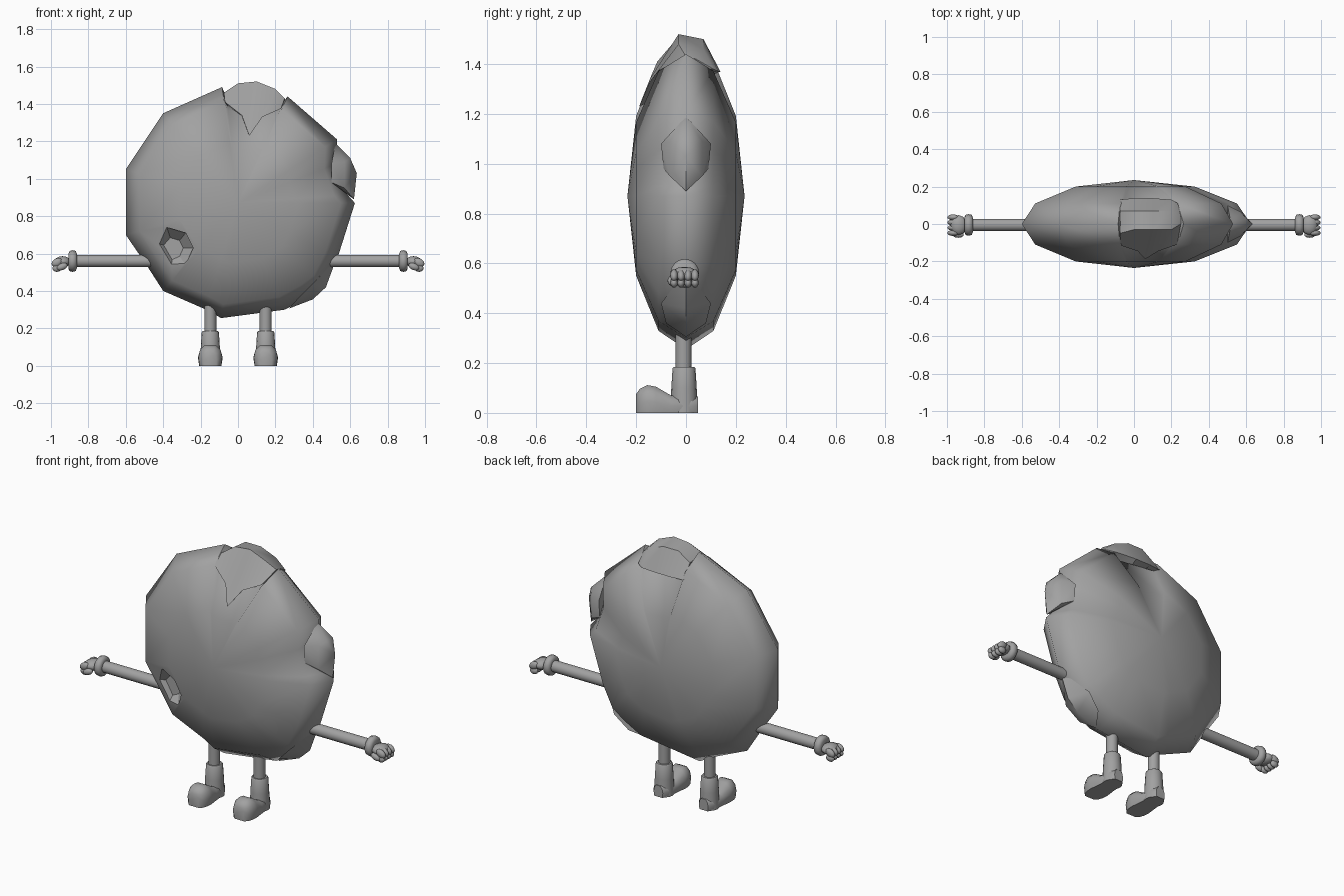
import bpy, bmesh, math
from mathutils import Vector, Matrix

if "Cube" in bpy.data.objects:
    bpy.data.objects.remove(bpy.data.objects["Cube"])

grey = bpy.data.materials.new("stone grey")
grey.diffuse_color = (0.36, 0.36, 0.36, 1)
grey.use_nodes = True
grey.node_tree.nodes["Principled BSDF"].inputs["Base Color"].default_value = grey.diffuse_color


def finish(name, bm, angle=40):
    bmesh.ops.recalc_face_normals(bm, faces=bm.faces)
    me = bpy.data.meshes.new(name)
    bm.to_mesh(me)
    bm.free()
    me.materials.append(grey)
    ob = bpy.data.objects.new(name, me)
    bpy.context.collection.objects.link(ob)
    bpy.ops.object.select_all(action='DESELECT')
    ob.select_set(True)
    bpy.context.view_layer.objects.active = ob
    if angle:
        bpy.ops.object.shade_smooth_by_angle(angle=math.radians(angle))
    return ob


def loft(name, rings, angle=40, tips=None):
    """Skin a list of equal-length rings; close the ends with caps or tip points."""
    bm = bmesh.new()
    rows = [[bm.verts.new(p) for p in r] for r in rings]
    n = len(rows[0])
    for a, b in zip(rows, rows[1:]):
        for i in range(n):
            j = (i + 1) % n
            bm.faces.new((a[i], a[j], b[j], b[i]))
    for k, row in enumerate((rows[0], rows[-1])):
        if tips:
            t = bm.verts.new(tips[k])
            for i in range(n):
                bm.faces.new((row[i], row[(i + 1) % n], t))
        else:
            bm.faces.new(row)
    return finish(name, bm, angle)


def hull(name, pts, angle=40):
    bm = bmesh.new()
    for p in pts:
        bm.verts.new(p)
    bmesh.ops.convex_hull(bm, input=bm.verts)
    return finish(name, bm, angle)


def lathe(name, profile, origin, axis, n=16, angle=45):
    """Revolve (distance, radius) pairs about an axis."""
    rot = Vector((0, 0, 1)).rotation_difference(Vector(axis)).to_matrix()
    rings = [[Vector(origin) + rot @ Vector((r * math.cos(i * math.tau / n),
              r * math.sin(i * math.tau / n), d)) for i in range(n)] for d, r in profile]
    return loft(name, rings, angle)


def blob(name, loc, size, tilt=0):
    bm = bmesh.new()
    m = Matrix.Translation(loc) @ Matrix.Rotation(tilt, 4, 'Y') @ Matrix.Diagonal((*size, 1))
    bmesh.ops.create_uvsphere(bm, u_segments=10, v_segments=7, radius=1, matrix=m)
    return finish(name, bm, 60)


# Body: faceted disc with a domed front and back
outline = [(-.085, 1.49), (-.40, 1.35), (-.60, 1.05), (-.60, .70), (-.49, .54), (-.40, .40),
           (-.17, .30), (-.09, .255), (.25, .30), (.38, .37), (.46, .43), (.53, .57),
           (.625, .87), (.585, .915), (.525, 1.08), (.53, 1.21), (.265, 1.44),
           (.235, 1.40), (-.06, 1.43)]
levels = [(.52, -.2), (.88, -.11), (1, 0), (.88, .11), (.52, .2)]
body = loft("body", [[(x * s, y, .87 + (z - .87) * s) for x, z in outline] for s, y in levels],
            72, ((0, -.235, .87), (0, .235, .87)))

# Sunken crater on the lower front
rim = [(-.45, .66), (-.38, .74), (-.28, .71), (-.24, .63), (-.28, .54), (-.36, .505)]
cutter = loft("crater_cutter", [[(-.345 + (x + .345) * s, y, .63 + (z - .63) * s) for x, z in rim]
              for s, y in ((1, -.3), (1, -.165), (.5, -.105))], 0)
cutter.hide_render = True
cutter.hide_viewport = True
cut = body.modifiers.new("crater", 'BOOLEAN')
cut.object = cutter
cut.operation = 'DIFFERENCE'
cut.solver = 'EXACT'

# Loose plate capping the top, with a pointed front tip
loft("top_plate", [
    [(-.07, -.115, 1.41), (-.075, -.05, 1.46), (-.075, .07, 1.45), (-.075, .13, 1.37)],
    [(.02, -.145, 1.34), (0, -.03, 1.51), (0, .07, 1.50), (0, .138, 1.37)],
    [(.06, -.188, 1.23), (.10, -.03, 1.52), (.10, .07, 1.50), (.10, .138, 1.37)],
    [(.13, -.145, 1.33), (.20, -.03, 1.48), (.20, .07, 1.46), (.20, .13, 1.37)],
    [(.23, -.11, 1.375), (.25, 0, 1.43), (.25, .04, 1.42), (.235, .11, 1.38)]], 45)

# Bulges on the right edge
hull("side_bulge", [(.52, 0, 1.19), (.635, 0, 1.03), (.62, 0, .89)] +
     [(x, s * y, z) for s in (-1, 1) for x, y, z in
      ((.60, .03, 1.11), (.57, .065, 1.09), (.57, .065, .95), (.50, .10, 1.08), (.50, .09, .98))], 50)
hull("lower_bulge", [(.27, 0, .305), (.40, 0, .355), (.47, 0, .42), (.525, 0, .57)] +
     [(x, s * y, z) for s in (-1, 1) for x, y, z in ((.40, .10, .44), (.32, .08, .36))], 50)

for side, s in (("left", -1), ("right", 1)):
    # Arm, cuff and closed hand
    lathe(side + "_arm", [(.42, .033), (.88, .033)], (0, -.005, .56), (s, 0, 0))
    lathe(side + "_cuff", [(.862, .04), (.868, .054), (.885, .058), (.9, .054), (.907, .04)],
          (0, -.005, .56), (s, 0, 0), angle=60)
    blob(side + "_palm", (s * .938, -.006, .556), (.046, .055, .03))
    for i in range(4):
        y = -.048 + .028 * i
        blob(f"{side}_knuckle_{i}", (s * .968, y, .552), (.032, .016, .022), s * .5)
        blob(f"{side}_fingertip_{i}", (s * .968, y, .522), (.026, .015, .02))
    blob(side + "_thumb", (s * .94, -.058, .53), (.032, .016, .018), s * .4)

    # Leg and boot
    x = s * .148
    lathe(side + "_leg", [(.15, .032), (.36, .032)], (x, -.01, 0), (0, 0, 1))
    lathe(side + "_boot_shaft", [(0, .055), (.1, .051), (.178, .046), (.185, .041)],
          (x, -.008, 0), (0, 0, 1))
    sections = [(-.2, .035, .078), (-.185, .052, .1), (-.155, .064, .115), (-.12, .066, .108),
                (-.06, .058, .072), (.02, .05, .07), (.048, .03, .068)]
    shape = [(-.9, 0), (-1, .4), (-.85, .75), (-.45, .97), (.45, .97), (.85, .75), (1, .4), (.9, 0)]
    loft(side + "_boot_foot", [[(x + u * w, y, v * h) for u, v in shape] for y, w, h in sections], 50)
